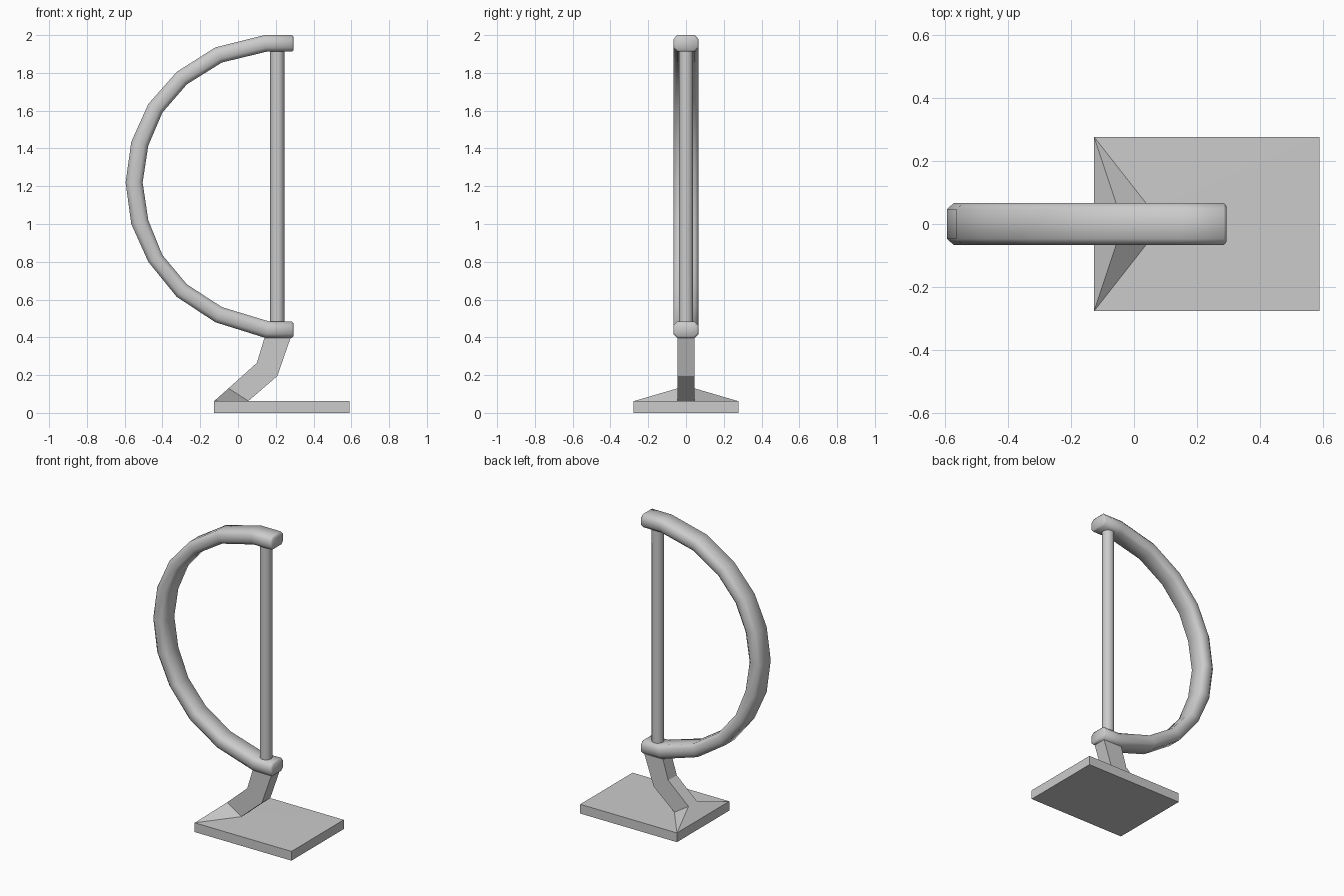
import bpy, bmesh
from math import radians
from mathutils import Vector

if "Cube" in bpy.data.objects:
    bpy.data.objects.remove(bpy.data.objects["Cube"])


def make_object(name, bm, smooth_angle=None):
    bmesh.ops.recalc_face_normals(bm, faces=bm.faces[:])
    me = bpy.data.meshes.new(name)
    bm.to_mesh(me)
    bm.free()
    ob = bpy.data.objects.new(name, me)
    bpy.context.collection.objects.link(ob)
    if smooth_angle:
        bpy.ops.object.select_all(action='DESELECT')
        ob.select_set(True)
        bpy.context.view_layer.objects.active = ob
        bpy.ops.object.shade_smooth_by_angle(angle=radians(smooth_angle))
    return ob


def bridge(bm, a, b):
    n = len(a)
    for i in range(n):
        bm.faces.new((a[i], a[(i + 1) % n], b[(i + 1) % n], b[i]))


# Curved handle arm: octagonal section lofted between outer and inner outlines
outer = [(.285, 1.995), (.294, 1.99), (.14, 2.0), (-.12, 1.935), (-.325, 1.805),
         (-.475, 1.635), (-.565, 1.435), (-.595, 1.22), (-.565, 1.0),
         (-.475, .80), (-.325, .615), (-.12, .48), (.145, .397)]
inner = [(.285, 1.91), (.294, 1.92), (.15, 1.912), (-.085, 1.855), (-.27, 1.74),
         (-.40, 1.59), (-.475, 1.415), (-.505, 1.22), (-.475, 1.02),
         (-.40, .835), (-.27, .68), (-.085, .56), (.165, .484)]
# Each end has a full ring and then a slightly smaller cap ring
outer = [(.294, 1.99), (.285, 2.0)] + outer[2:] + [(.285, .396), (.294, .406)]
inner = [(.294, 1.92), (.285, 1.912)] + inner[2:] + [(.285, .484), (.294, .474)]
section = [(.047, 0), (.067, .25), (.067, .75), (.047, 1),
           (-.047, 1), (-.067, .75), (-.067, .25), (-.047, 0)]

bm = bmesh.new()
rings = []
for k, (o, i) in enumerate(zip(outer, inner)):
    o, i = Vector((o[0], 0, o[1])), Vector((i[0], 0, i[1]))
    w = .85 if k in (0, len(outer) - 1) else 1
    rings.append([bm.verts.new(o.lerp(i, t) + Vector((0, y * w, 0))) for y, t in section])
for a, b in zip(rings, rings[1:]):
    bridge(bm, a, b)
bm.faces.new(rings[0])
bm.faces.new(rings[-1])
make_object("curved_arm", bm, 50)

# Straight upright rod closing the arm
bpy.ops.mesh.primitive_cylinder_add(vertices=12, radius=.038, depth=1.5, location=(.208, 0, 1.198))
rod = bpy.context.object
rod.name = "upright_rod"
bpy.ops.object.shade_smooth_by_angle(angle=radians(40))

# Foot plate with the bent stem growing out of it
bm = bmesh.new()


def ring(left, right, half):
    return [bm.verts.new((x, y, z)) for (x, z), y in
            ((left, -half), (right, -half), (right, half), (left, half))]


bottom = ring((-.127, 0), (.59, 0), .277)
top = ring((-.127, .062), (.59, .062), .277)
bm.faces.new(bottom)
bridge(bm, bottom, top)
stem = [ring((-.05, .13), (.055, .063), .045),
        ring((.1, .265), (.208, .195), .045),
        ring((.15, .43), (.29, .43), .045)]
for a, b in zip(stem, stem[1:]):
    bridge(bm, a, b)
bm.faces.new(stem[-1])
# Sloped heel behind, flat toe in front, triangulated sides
s = stem[0]
bm.faces.new((top[3], top[0], s[0], s[3]))
bm.faces.new((top[1], top[2], s[2], s[1]))
for left, right in ((0, 1), (3, 2)):
    bm.faces.new((top[left], s[right], s[left]))
    bm.faces.new((top[left], top[right], s[right]))
make_object("foot_and_stem", bm)
